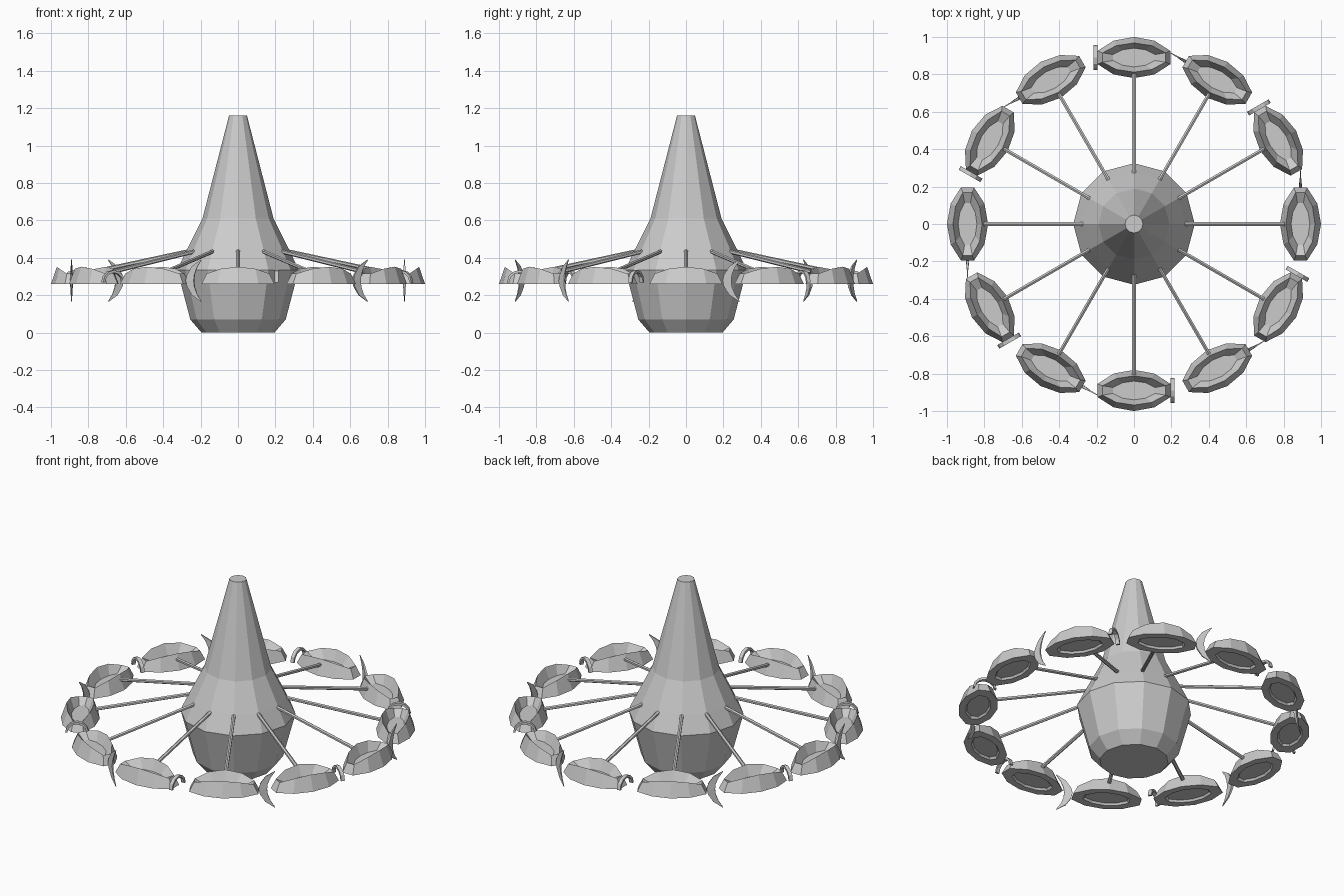
import bpy, bmesh, math
from mathutils import Matrix, Vector

if "Cube" in bpy.data.objects:
    bpy.data.objects.remove(bpy.data.objects["Cube"])

N = 12
CAR_R = 0.89


def make_object(name, bm, matrix=None, fix=True):
    if fix:
        bmesh.ops.recalc_face_normals(bm, faces=bm.faces[:])
    me = bpy.data.meshes.new(name)
    bm.to_mesh(me)
    bm.free()
    ob = bpy.data.objects.new(name, me)
    bpy.context.collection.objects.link(ob)
    if matrix:
        ob.matrix_world = matrix
    return ob


def bridge(bm, a, b):
    n = len(a)
    for i in range(n):
        j = (i + 1) % n
        bm.faces.new((a[i], a[j], b[j], b[i]))


def loft(name, rings, matrix=None):
    """Skin a list of closed rings and cap both ends."""
    bm = bmesh.new()
    loops = [[bm.verts.new(p) for p in r] for r in rings]
    for a, b in zip(loops, loops[1:]):
        bridge(bm, a, b)
    bm.faces.new(loops[0])
    bm.faces.new(loops[-1])
    return make_object(name, bm, matrix)


def car_ring(half_len, half_wid, z_end, z_mid):
    """Ten-sided boat outline: x is radial, y runs along the car."""
    q = [(0.32, 1.0, 0), (0.82, 0.56, 0.7), (1.0, 0.0, 1.0)]
    q += [(x, -y, h) for x, y, h in q[1::-1]]
    q += [(-x, -y, h) for x, y, h in q]
    return [(x * half_wid, y * half_len, z_end + (z_mid - z_end) * h) for x, y, h in q]


def car(name, matrix):
    loft(name, [
        car_ring(0.12, 0.062, 0.272, 0.272),   # recessed underside
        car_ring(0.13, 0.070, 0.26, 0.26),
        car_ring(0.195, 0.11, 0.26, 0.26),     # outer skirt
        car_ring(0.168, 0.078, 0.315, 0.352),  # rim
        car_ring(0.112, 0.050, 0.285, 0.285),  # floor
    ], matrix)


def crescent_tail(name, matrix):
    # upright fish-tail crescent, tapering to its two tips
    lead = [(0.285, 0.39), (0.232, 0.355), (0.203, 0.31), (0.195, 0.278),
            (0.203, 0.245), (0.232, 0.20), (0.285, 0.165)]
    trail = [(0.288, 0.388), (0.262, 0.35), (0.246, 0.31), (0.242, 0.278),
             (0.246, 0.245), (0.262, 0.205), (0.288, 0.167)]
    rings = []
    for (y0, z0), (y1, z1) in zip(lead, trail):
        w = 0.009 - 0.007 * abs(z0 - 0.278) / 0.113
        rings.append([(-w, y0, z0), (w, y0, z0), (w * .5, y1, z1), (-w * .5, y1, z1)])
    loft(name, rings, matrix)


def arched_tail(name, matrix):
    # thin ribbon arched across the end of the car
    rings = []
    for i in range(7):
        a = math.pi * i / 6
        c, s = math.cos(a), math.sin(a)
        o = (0.067 * c, 0.268 + 0.066 * s)
        n = (0.055 * c, 0.268 + 0.052 * s)
        rings.append([(o[0], 0.195, o[1]), (o[0], 0.217, o[1]),
                      (n[0], 0.217, n[1]), (n[0], 0.195, n[1])])
    loft(name, rings, matrix)


def arm(name, matrix):
    p, q = Vector((0.24, 0, 0.44)), Vector((0.82, 0, 0.315))
    bm = bmesh.new()
    bmesh.ops.create_cone(bm, cap_ends=True, segments=6, radius1=0.011,
                          radius2=0.011, depth=(q - p).length)
    rot = (q - p).to_track_quat('Z', 'Y').to_matrix().to_4x4()
    bm.transform(Matrix.Translation((p + q) / 2) @ rot)
    make_object(name, bm, matrix)


# central tower
profile = [(0.195, 0), (0.255, 0.07), (0.305, 0.26), (0.325, 0.335),
           (0.275, 0.44), (0.19, 0.61), (0.048, 1.16)]
loft("central_tower", [[(r * math.cos(math.tau * k / N), r * math.sin(math.tau * k / N), z)
                        for k in range(N)] for r, z in profile])

# arms, cars and alternating tails
for k in range(N):
    turn = Matrix.Rotation(math.tau * k / N, 4, 'Z')
    place = turn @ Matrix.Translation((CAR_R, 0, 0))
    arm(f"arm_{k + 1}", turn)
    car(f"car_{k + 1}", place)
    if k % 2 == 0:
        crescent_tail(f"crescent_tail_{k + 1}", place)
    else:
        arched_tail(f"arched_tail_{k + 1}", place)
